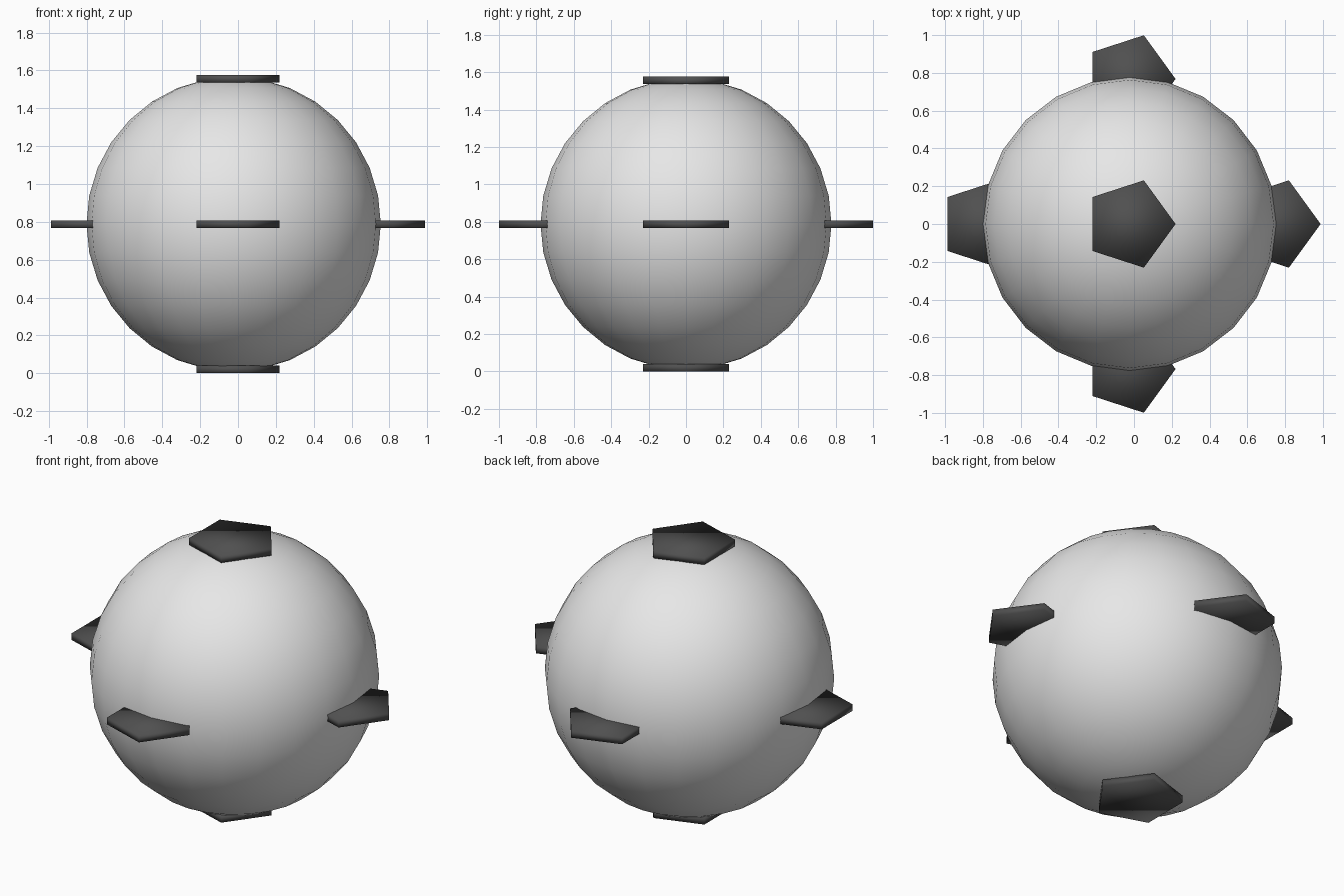
import bpy
import bmesh
from math import cos, sin, tau
from mathutils import Vector

cube = bpy.data.objects.get("Cube")
if cube:
    bpy.data.objects.remove(cube, do_unlink=True)

CENTER = Vector((-0.023, 0, 0.788))
BALL_RADIUS = 0.778
PATCH_OFFSET = 0.768
PATCH_RADIUS = 0.243
PATCH_HALF = 0.02


def make_material(name, value):
    mat = bpy.data.materials.new(name)
    mat.use_nodes = True
    color = (value, value, value, 1)
    mat.diffuse_color = color
    mat.node_tree.nodes["Principled BSDF"].inputs["Base Color"].default_value = color
    return mat


def make_object(name, bm, location, mat):
    for face in bm.faces:
        face.smooth = True
    mesh = bpy.data.meshes.new(name)
    bm.to_mesh(mesh)
    bm.free()
    mesh.materials.append(mat)
    obj = bpy.data.objects.new(name, mesh)
    obj.location = location
    bpy.context.collection.objects.link(obj)
    return obj


light_grey = make_material("light grey", 0.8)
dark_grey = make_material("dark grey", 0.08)

# Ball body
bm = bmesh.new()
bmesh.ops.create_uvsphere(bm, u_segments=24, v_segments=16, radius=BALL_RADIUS)
make_object("ball", bm, CENTER, light_grey)


# Flat pentagon plate with one corner pointing to +x
def make_patch(name, direction):
    bm = bmesh.new()
    rings = []
    for z in (-PATCH_HALF, PATCH_HALF):
        angles = [tau * i / 5 for i in range(5)]
        rings.append([bm.verts.new((PATCH_RADIUS * cos(a), PATCH_RADIUS * sin(a), z))
                      for a in angles])
    low, high = rings
    bm.faces.new(low[::-1])
    bm.faces.new(high)
    for i in range(5):
        j = (i + 1) % 5
        bm.faces.new((low[i], low[j], high[j], high[i]))
    make_object(name, bm, CENTER + PATCH_OFFSET * Vector(direction), dark_grey)


# Six patches, one on each axis
patches = {
    "left": (1, 0, 0), "right": (-1, 0, 0),
    "back": (0, 1, 0), "front": (0, -1, 0),
    "top": (0, 0, 1), "bottom": (0, 0, -1),
}
for side, direction in patches.items():
    make_patch(side + "_patch", direction)
